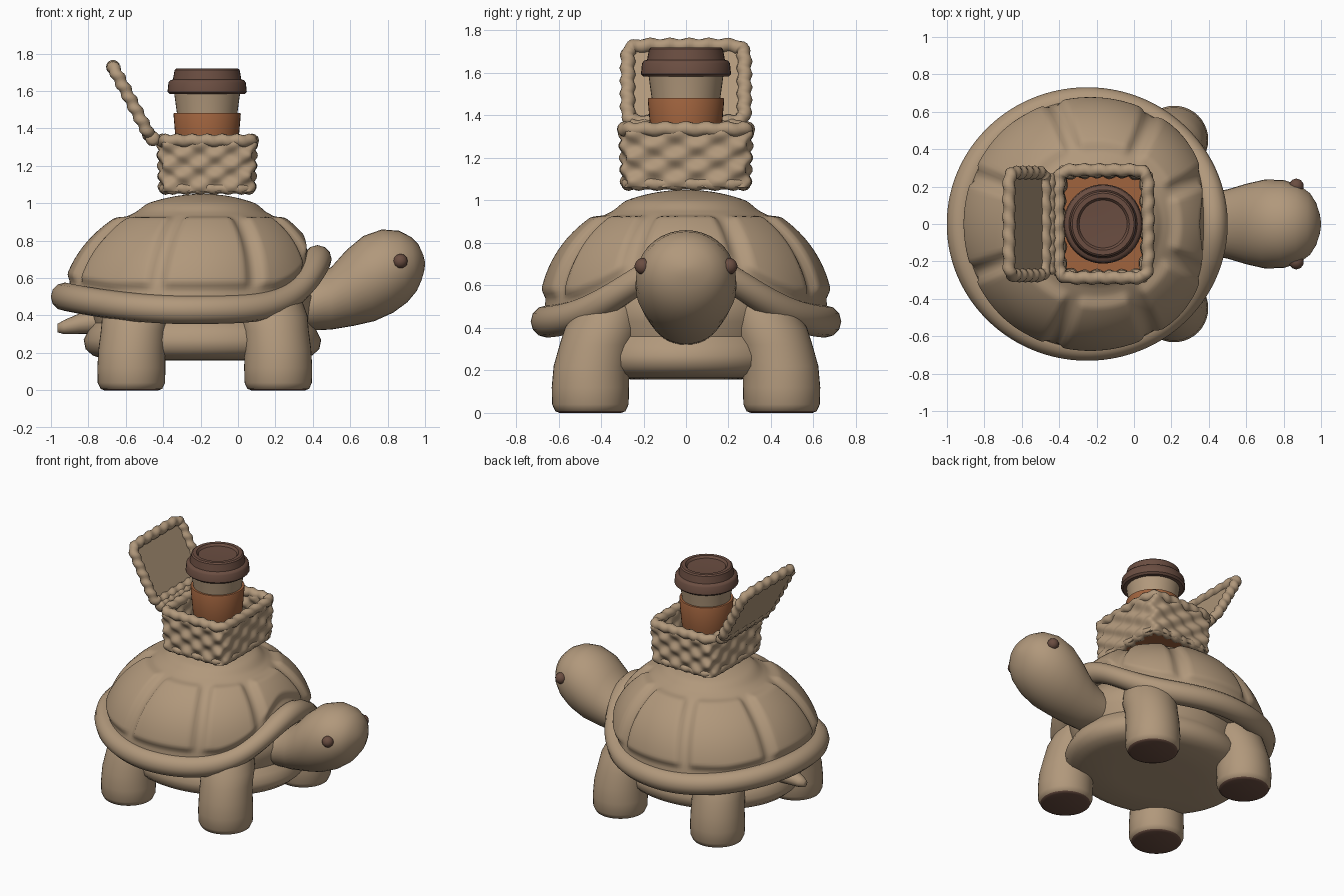
import bpy, bmesh, math
from mathutils import Matrix, Vector
from math import sin, cos, pi, radians

if "Cube" in bpy.data.objects:
    bpy.data.objects.remove(bpy.data.objects["Cube"])

def material(name, rgb):
    m = bpy.data.materials.new(name)
    m.diffuse_color = (*rgb, 1)
    m.use_nodes = True
    m.node_tree.nodes["Principled BSDF"].inputs["Base Color"].default_value = m.diffuse_color
    return m

TAN = material("tan", (0.44, 0.315, 0.2))
BROWN = material("dark brown", (0.145, 0.075, 0.053))
ORANGE = material("burnt orange", (0.35, 0.125, 0.048))

def finish(name, bm, mats, angle=50):
    bmesh.ops.recalc_face_normals(bm, faces=bm.faces[:])
    me = bpy.data.meshes.new(name)
    bm.to_mesh(me)
    bm.free()
    for m in mats:
        me.materials.append(m)
    for p in me.polygons:
        p.use_smooth = True
    me.set_sharp_from_angle(angle=radians(angle))
    ob = bpy.data.objects.new(name, me)
    bpy.context.collection.objects.link(ob)
    return ob

def loft(name, rings, mat=TAN, caps=(True, True), closed=False, angle=50):
    """Skin a list of equal-length closed rings."""
    bm = bmesh.new()
    vs = [[bm.verts.new(p) for p in r] for r in rings]
    n = len(vs[0])
    pairs = list(zip(vs, vs[1:])) + ([(vs[-1], vs[0])] if closed else [])
    for a, b in pairs:
        for i in range(n):
            j = (i + 1) % n
            bm.faces.new((a[i], a[j], b[j], b[i]))
    if not closed:
        if caps[0]:
            bm.faces.new(vs[0])
        if caps[1]:
            bm.faces.new(vs[-1])
    return finish(name, bm, [mat], angle)

def ellipse(cx, cy, z, rx, ry, n=40):
    return [(cx + rx * cos(2 * pi * i / n), cy + ry * sin(2 * pi * i / n), z) for i in range(n)]

def lathe(name, profile, cx, sy=1, mat=TAN, caps=(True, True), n=40, angle=50):
    return loft(name, [ellipse(cx, 0, z, r, r * sy, n) for r, z in profile], mat, caps, angle=angle)

def round_rect(cx, z, hx, hy, n=144, power=10):
    pts = []
    for i in range(n):
        side, t = divmod(i / n * 4, 1)
        x, y = [(1, 2*t - 1), (1 - 2*t, 1), (-1, 1 - 2*t), (2*t - 1, -1)][int(side)]
        k = (abs(x) ** power + abs(y) ** power) ** (1 / power)
        pts.append((cx + hx * x / k, hy * y / k, z))
    return pts

def tube(name, path, radius, lumps=0, waves=24, sides=12):
    """Closed roll following a loop; lumps give it a braided look."""
    n, rings = len(path), []
    for i, p in enumerate(path):
        d = Vector(path[(i + 1) % n]) - Vector(path[i - 1])
        out = Vector((d.y, -d.x, 0)).normalized()
        ring = []
        for k in range(sides):
            a = 2 * pi * k / sides
            r = radius * (1 + lumps * sin(2 * pi * waves * i / n + a))
            ring.append(Vector(p) + out * r * cos(a) + Vector((0, 0, r * sin(a))))
        rings.append(ring)
    return loft(name, rings, closed=True, angle=80)

def step(x):
    x = min(max(x, 0), 1)
    return x * x * (3 - 2 * x)

# ---- Shell: rim lifts over the neck, dome carries raised plates ----
def rim_z(a):
    a = abs((a + pi) % (2 * pi) - pi)
    return 0.43 + 0.27 * math.exp(-(a / 0.6) ** 2) + 0.07 * max(0, -cos(a)) ** 2

N = 180
rim_path = [(-0.25 + 0.675 * cos(a), 0.655 * sin(a), rim_z(a))
            for a in (2 * pi * i / N for i in range(N))]
tube("shell_rim", rim_path, 0.076)

SEAMS = [radians(s * d) for d in (24, 62, 107, 157) for s in (1, -1)]

def dome_point(a, t):
    zr = rim_z(a)
    u0 = (zr - 0.4) / 0.63
    u = u0 + (1 - u0) * sin(t * pi / 2)
    z = 0.4 + 0.63 * u
    r = 0.67 * max(0.0004, 1 - u ** 2.3) ** 0.5
    w = (a + pi) % (2 * pi) - pi
    gap = min(abs(w - s) for s in SEAMS) * r
    plate = (step((gap - 0.012) / 0.05) * step((z - max(0.53, zr + 0.07)) / 0.05)
             * step((0.935 - z) / 0.04))
    h = 0.028 * plate + 0.02 * step((z - 0.95) / 0.035)
    r += h * (1 - u ** 4)
    return (-0.25 + 0.06 * u + 1.02 * r * cos(a), r * sin(a), z + h * u)

angles = [2 * pi * i / N for i in range(N)]
under = [(-0.25 + 0.4 * cos(a), 0.4 * sin(a), rim_z(a)) for a in angles]
loft("shell_dome", [under] + [[dome_point(a, k / 60) for a in angles] for k in range(61)], angle=80)

# ---- Body and belly ----
lathe("body", [(0.3, 0.158), (0.52, 0.165), (0.585, 0.185), (0.625, 0.22), (0.635, 0.27), (0.61, 0.32),
               (0.58, 0.36), (0.6, 0.43), (0.61, 0.5), (0.54, 0.64), (0.3, 0.7)],
      -0.19, 0.86, n=64)

# ---- Legs with dark soles, and shoulders leaning into the shell ----
LEG = [(0.145, 0.0, 0), (0.165, 0.008, 0), (0.18, 0.04, 0), (0.182, 0.12, 0), (0.178, 0.22, 0.005),
       (0.175, 0.32, 0.03), (0.18, 0.4, 0.06), (0.16, 0.5, 0.1)]
for part, x in (("front", 0.215), ("rear", -0.57)):
    for side, s in (("left", 1), ("right", -1)):
        leg = loft(f"{part}_leg_{side}", [ellipse(x - (d if x > 0 else -d) * 0.4, s * (0.45 - d), z, r, r)
                                          for r, z, d in LEG])
        leg.data.materials.append(BROWN)
        for p in leg.data.polygons:
            if p.center.z < 0.006:
                p.material_index = 1

# ---- Head and neck: rings given by top point, bottom point and half width ----
def side_loft(name, sections, n=36):
    rings = []
    for x1, z1, x2, z2, w in sections:
        rings.append([((x1 + x2) / 2 + (x1 - x2) / 2 * cos(a), w * sin(a),
                       (z1 + z2) / 2 + (z1 - z2) / 2 * cos(a))
                      for a in (2 * pi * i / n for i in range(n))])
    return loft(name, rings, angle=80)

side_loft("head", [
    (0.28, 0.56, 0.28, 0.33, 0.16), (0.38, 0.59, 0.40, 0.32, 0.165), (0.50, 0.66, 0.50, 0.325, 0.185),
    (0.58, 0.75, 0.62, 0.345, 0.215), (0.67, 0.825, 0.73, 0.37, 0.238), (0.77, 0.86, 0.83, 0.415, 0.235),
    (0.86, 0.853, 0.905, 0.47, 0.208), (0.925, 0.82, 0.955, 0.53, 0.165), (0.965, 0.78, 0.98, 0.585, 0.115),
    (0.99, 0.725, 0.995, 0.635, 0.055), (0.999, 0.69, 1.0, 0.67, 0.012)])
side_loft("tail", [(-0.74, 0.45, -0.74, 0.3, 0.09), (-0.85, 0.41, -0.85, 0.3, 0.065),
                   (-0.93, 0.375, -0.93, 0.3, 0.042), (-0.965, 0.355, -0.965, 0.31, 0.022)], 16)

for side, s in (("left", 1), ("right", -1)):
    bm = bmesh.new()
    bmesh.ops.create_icosphere(bm, subdivisions=2, radius=0.04,
                               matrix=Matrix.Translation((0.868, s * 0.203, 0.69)))
    finish(f"eye_{side}", bm, [BROWN])

# ---- Woven basket ----
BX, ROWS, SUB = -0.165, 5, 6
def weave(inset, rows):
    rings = []
    for k in rows:
        v = k / (ROWS * SUB)
        ring = []
        for i, (x, y, z) in enumerate(round_rect(0, 1.06 + 0.28 * v, 1, 1)):
            d = 0.014 * sin(pi * i / 6) * sin(pi * v * ROWS) - inset
            ring.append((BX + x * (0.25 + 0.01 * v + d), y * (0.297 + 0.01 * v + d), z))
        rings.append(ring)
    return rings
steps = list(range(ROWS * SUB + 1))
loft("basket_weave", weave(0, steps) + weave(0.045, steps[::-1]), closed=True, angle=80)
tube("basket_rim", round_rect(BX, 1.335, 0.24, 0.288), 0.033, 0.14)
tube("basket_base_roll", round_rect(BX, 1.078, 0.225, 0.272), 0.029, 0.14)
loft("basket_lining", [round_rect(BX, z, 0.225, 0.27) for z in (1.052, 1.13)], ORANGE)

# ---- Open basket lid, built flat then tipped back on its hinge ----
tilt = Matrix(((-0.47, 0, 0.883, -0.572), (0, 1, 0, 0), (0.883, 0, 0.47, 1.548), (0, 0, 0, 1)))
frame = tube("lid_frame", round_rect(0, 0, 0.205, 0.275), 0.033, 0.14)
panel = loft("lid_panel", [round_rect(0, z, 0.205, 0.275) for z in (-0.025, 0.0)])
for ob in (frame, panel):
    ob.data.transform(tilt)
hinge = []
for k in range(37):
    y = -0.27 + 0.54 * k / 36
    r = 0.036 * (1 + 0.12 * sin(k * 1.6)) * (0.6 if k in (0, 36) else 1)
    hinge.append([(-0.455 + r * cos(a), y, 1.345 + r * sin(a)) for a in (pi * i / 6 for i in range(12))])
loft("lid_hinge", hinge, angle=80)

# ---- Takeaway cup ----
lathe("cup", [(0.13, 1.12), (0.16, 1.47), (0.178, 1.6)], BX)
lathe("cup_sleeve", [(0.145, 1.2), (0.165, 1.3), (0.18, 1.475), (0.177, 1.482), (0.155, 1.482)],
      BX, mat=ORANGE, caps=(True, False), angle=35)
lathe("cup_lid", [(0.16, 1.583), (0.2, 1.583), (0.212, 1.595), (0.207, 1.645), (0.198, 1.657), (0.183, 1.662),
                  (0.174, 1.712), (0.165, 1.72), (0.14, 1.72), (0.128, 1.705), (0.05, 1.702)],
      BX, mat=BROWN, angle=35)
